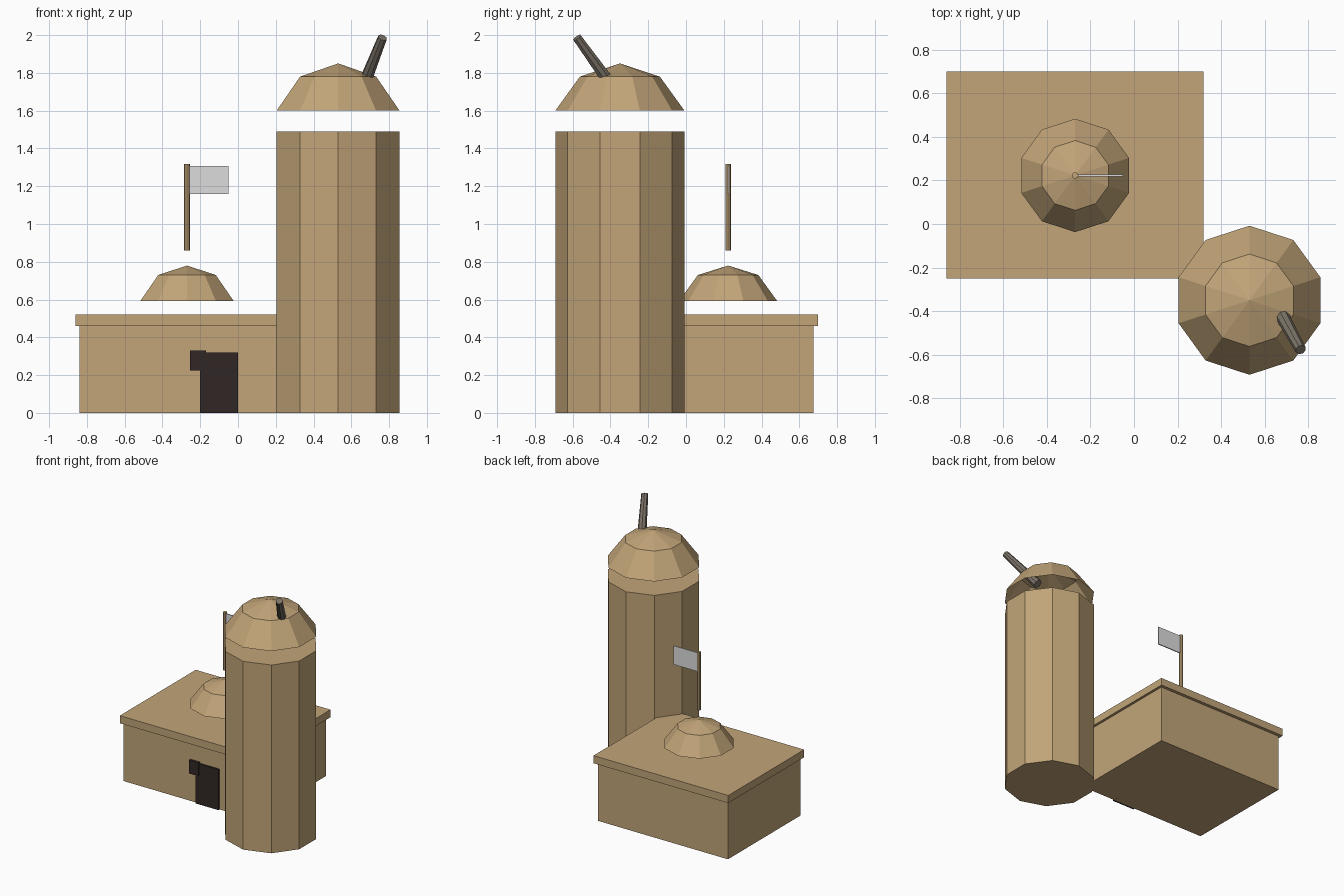
import bpy, bmesh, math
from mathutils import Vector

if "Cube" in bpy.data.objects:
    bpy.data.objects.remove(bpy.data.objects["Cube"])


def material(name, rgb):
    m = bpy.data.materials.new(name)
    m.diffuse_color = (*rgb, 1)
    m.use_nodes = True
    m.node_tree.nodes["Principled BSDF"].inputs["Base Color"].default_value = m.diffuse_color
    return m


SAND = material("sand", (0.54, 0.375, 0.19))
DARK = material("dark_brown", (0.03, 0.02, 0.018))
METAL = material("grey_metal", (0.2, 0.17, 0.137))
CLOTH = material("white_cloth", (0.72, 0.72, 0.72))


def finish(name, bm, mat):
    bmesh.ops.recalc_face_normals(bm, faces=bm.faces)
    mesh = bpy.data.meshes.new(name)
    bm.to_mesh(mesh)
    bm.free()
    mesh.materials.append(mat)
    ob = bpy.data.objects.new(name, mesh)
    bpy.context.collection.objects.link(ob)
    return ob


def box(name, x, y, z, mat):
    bm = bmesh.new()
    bmesh.ops.create_cube(bm, size=1)
    for v in bm.verts:
        v.co = [r[0] if c < 0 else r[1] for c, r in zip(v.co, (x, y, z))]
    return finish(name, bm, mat)


def stack(name, centre, profile, sides, mat, caps=True):
    """Rings of (radius, z), first corner on +y; radius 0 closes to a point."""
    bm = bmesh.new()
    rings = []
    for r, z in profile:
        n = sides if r else 1
        rings.append([bm.verts.new((
            centre[0] + r * math.cos(math.pi / 2 + 2 * math.pi * i / sides),
            centre[1] + r * math.sin(math.pi / 2 + 2 * math.pi * i / sides), z))
            for i in range(n)])
    for a, b in zip(rings, rings[1:]):
        for i in range(sides):
            j = (i + 1) % sides
            if len(b) == 1:
                bm.faces.new((a[i], a[j], b[0]))
            else:
                bm.faces.new((a[i], a[j], b[j], b[i]))
    if caps:
        bm.faces.new(rings[0])
        bm.faces.new(rings[-1])
    return finish(name, bm, mat)


# House with overhanging roof slab
box("house_body", (-0.84, 0.30), (-0.23, 0.675), (0, 0.46), SAND)
box("roof_slab", (-0.86, 0.32), (-0.25, 0.70), (0.46, 0.52), SAND)

# Doorway and the small panel beside it
box("door", (-0.20, 0.0), (-0.245, -0.20), (0, 0.32), DARK)
box("door_panel", (-0.255, -0.17), (-0.25, -0.20), (0.225, 0.33), DARK)

# Tower and the two open floating domes
tower = (0.53, -0.35)
house = (-0.27, 0.223)
stack("tower", tower, [(0.342, 0), (0.342, 1.49)], 10, SAND)
stack("tower_dome", tower, [(0.342, 1.6), (0.212, 1.78), (0, 1.85)], 10, SAND, False)
stack("house_dome", house, [(0.26, 0.592), (0.16, 0.73), (0, 0.78)], 10, SAND, False)

# Flag
stack("flag_pole", house, [(0.015, 0.86), (0.015, 1.318)], 8, SAND)
box("flag", (-0.26, -0.05), (0.219, 0.227), (1.16, 1.308), CLOTH)

# Tapered telescope poking through the tower dome
low, high = Vector((0.642, -0.352, 1.675)), Vector((0.765, -0.577, 1.987))
axis = high - low
scope = stack("telescope", (0, 0), [(0.036, 0), (0.025, axis.length)], 8, METAL)
scope.rotation_euler = axis.to_track_quat('Z', 'Y').to_euler()
scope.location = low
